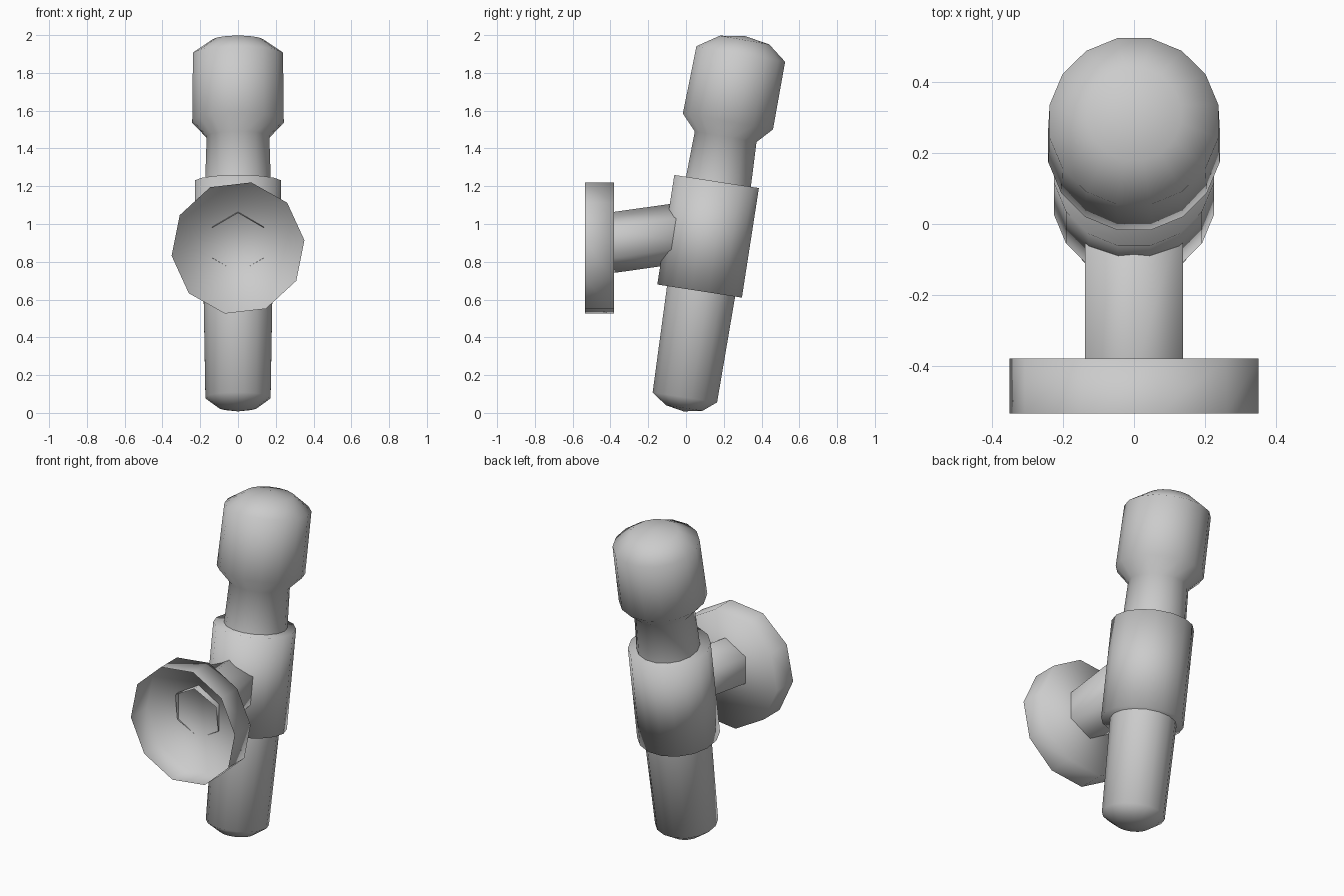
import bpy, bmesh
from math import sin, cos, pi, radians
from mathutils import Vector

if "Cube" in bpy.data.objects:
    bpy.data.objects.remove(bpy.data.objects["Cube"])


def lathe(name, rings, sides, turn=0.0, cap_start=True, cap_end=True):
    """Loft round rings along an axis in the YZ plane.
    Each ring is (y, z, lean of its axis from vertical in degrees, radius)."""
    bm = bmesh.new()
    loops = []
    for y, z, lean, r in rings:
        a = radians(lean)
        side = Vector((0, cos(a), -sin(a)))
        c = Vector((0, y, z))
        if r == 0:
            loops.append([bm.verts.new(c)])
            continue
        angles = [turn + 2 * pi * i / sides for i in range(sides)]
        loops.append([bm.verts.new(c + Vector((r * cos(t), 0, 0)) + side * r * sin(t))
                      for t in angles])
    for lo, hi in zip(loops, loops[1:]):
        for i in range(sides):
            j = (i + 1) % sides
            quad = [lo[i % len(lo)], lo[j % len(lo)], hi[j % len(hi)], hi[i % len(hi)]]
            bm.faces.new(list(dict.fromkeys(quad)))
    if cap_start and len(loops[0]) > 2:
        bm.faces.new(loops[0][::-1])
    if cap_end and len(loops[-1]) > 2:
        bm.faces.new(loops[-1])
    bmesh.ops.recalc_face_normals(bm, faces=bm.faces)
    for f in bm.faces:
        f.smooth = True
    mesh = bpy.data.meshes.new(name)
    bm.to_mesh(mesh)
    bm.free()
    obj = bpy.data.objects.new(name, mesh)
    bpy.context.collection.objects.link(obj)
    return obj


# Leaning handle with rounded foot, narrow neck and wide domed head
lathe("handle", [
    (-0.013, 0.008, 8.8, 0),
    (-0.010, 0.026, 8.8, 0.10),
    (-0.006, 0.082, 8.8, 0.176),
    (0.080, 0.645, 8.8, 0.186),
    (0.172, 1.225, 9.2, 0.177),
    (0.210, 1.462, 9.8, 0.169),
    (0.222, 1.543, 10.0, 0.247),
    (0.290, 1.900, 10.0, 0.243),
    (0.310, 1.974, 10.0, 0.135),
    (0.315, 1.994, 10.0, 0),
], 16, pi / 16)

# Sleeve gripping the handle
lathe("sleeve", [(0.072, 0.645, 8.8, 0.231), (0.162, 1.225, 8.8, 0.231)], 16, pi / 16)

# Six-sided peg from the wall cup to the sleeve
lathe("peg", [(-0.40, 0.90, 82, 0.16), (0.04, 0.962, 82, 0.16)], 6, pi / 2,
      cap_start=False)

# Wall cup: shallow ten-sided dish, open to the front
lathe("wall_cup", [(-0.535, 0.873, 90, 0.354), (-0.380, 0.873, 90, 0.354)], 10,
      radians(-78.6), cap_start=False)
